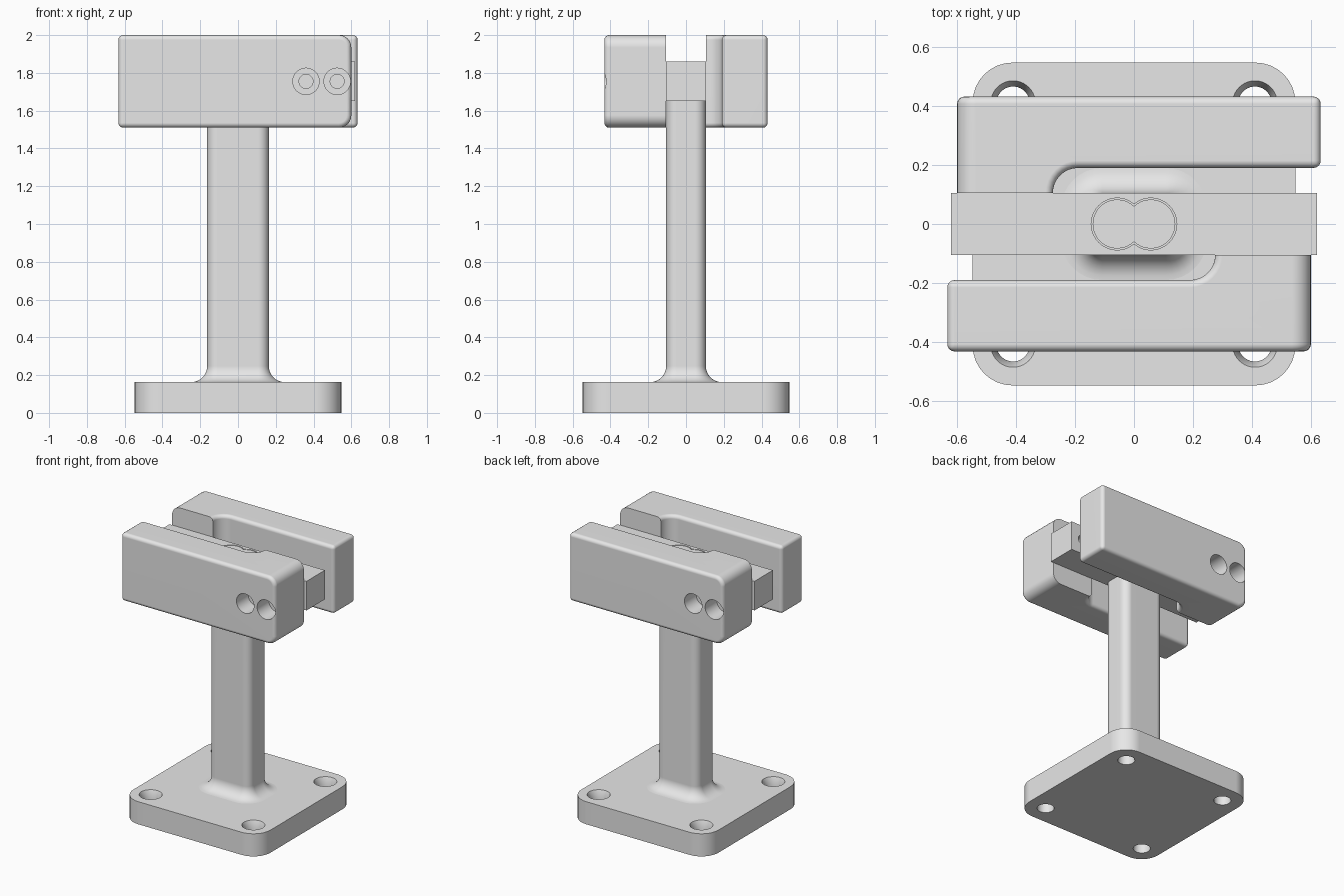
import bpy, bmesh
from math import pi, cos, sin
from mathutils import Matrix, Vector

cube = bpy.data.objects.get("Cube")
if cube:
    bpy.data.objects.remove(cube, do_unlink=True)

GREY = (0.8, 0.8, 0.8, 1)
mat = bpy.data.materials.new("plain grey")
mat.use_nodes = True
mat.diffuse_color = GREY
mat.node_tree.nodes["Principled BSDF"].inputs["Base Color"].default_value = GREY


def make(name, bm):
    bmesh.ops.recalc_face_normals(bm, faces=bm.faces[:])
    me = bpy.data.meshes.new(name)
    bm.to_mesh(me)
    bm.free()
    me.materials.append(mat)
    ob = bpy.data.objects.new(name, me)
    bpy.context.collection.objects.link(ob)
    return ob


def rod(name, start, end, r1, r2=None, segments=40):
    """Cylinder or cone from start to end."""
    a, b = Vector(start), Vector(end)
    turn = (b - a).to_track_quat('Z', 'Y').to_matrix().to_4x4()
    bm = bmesh.new()
    bmesh.ops.create_cone(bm, cap_ends=True, segments=segments, radius1=r1,
                          radius2=r1 if r2 is None else r2, depth=(b - a).length,
                          matrix=Matrix.Translation((a + b) / 2) @ turn)
    return make(name, bm)


def cut(ob, cutters):
    """Subtract the cutters, apply, and delete them."""
    for c in cutters:
        c.hide_render = True
        m = ob.modifiers.new("cut", 'BOOLEAN')
        m.object, m.operation, m.solver = c, 'DIFFERENCE', 'EXACT'
    deps = bpy.context.evaluated_depsgraph_get()
    me = bpy.data.meshes.new_from_object(ob.evaluated_get(deps))
    ob.modifiers.clear()
    ob.data = me
    for c in cutters:
        bpy.data.objects.remove(c, do_unlink=True)


def smooth(ob):
    bpy.ops.object.select_all(action='DESELECT')
    ob.select_set(True)
    bpy.context.view_layer.objects.active = ob
    bpy.ops.object.shade_smooth_by_angle()
    m = ob.modifiers.new("flat faces", 'WEIGHTED_NORMAL')
    m.keep_sharp = True


def rounded_rect(hx, hy, r, n=8):
    pts = []
    for q, (sx, sy) in enumerate([(1, 1), (-1, 1), (-1, -1), (1, -1)]):
        for i in range(n + 1):
            t = (q + i / n) * pi / 2
            pts.append((sx * (hx - r) + r * cos(t), sy * (hy - r) + r * sin(t)))
    return pts


def loft(name, hx, hy, r, levels):
    """Stack rounded rectangles; each level is (height, outward offset)."""
    bm = bmesh.new()
    rings = [[bm.verts.new((x, y, z)) for x, y in rounded_rect(hx + d, hy + d, r + d)]
             for z, d in levels]
    for lo, hi in zip(rings, rings[1:]):
        for i in range(len(lo)):
            j = (i + 1) % len(lo)
            bm.faces.new((lo[i], lo[j], hi[j], hi[i]))
    bm.faces.new(rings[0])
    bm.faces.new(rings[-1])
    return make(name, bm)


# Base plate with four countersunk holes
BASE_TOP, HOLE = 0.163, 0.41
base = loft("base_plate", 0.547, 0.547, 0.135, [(0, 0), (BASE_TOP, 0)])
cutters = []
for x in (-HOLE, HOLE):
    for y in (-HOLE, HOLE):
        cutters.append(rod("hole_cutter", (x, y, -0.1), (x, y, 0.3), 0.056))
        cutters.append(rod("sink_cutter", (x, y, BASE_TOP - 0.05), (x, y, BASE_TOP + 0.001),
                           0.056, 0.076))
cut(base, cutters)
smooth(base)

# Post with a flared foot
BAR_LOW, BAR_HIGH, HALF = 1.65, 1.86, 0.105
FLARE = 0.085
levels = [(BASE_TOP - 0.005, FLARE)]
for i in range(9):
    t = i / 8 * pi / 2
    levels.append((BASE_TOP + FLARE * (1 - cos(t)), FLARE * (1 - sin(t))))
levels.append((BAR_LOW + 0.005, 0))
smooth(loft("post", 0.163, HALF, 0.055, levels))

# Cross bar with screw holes and two overlapping peg sockets
SCREWS = (0.36, 0.525)
SCREW_Z = (BAR_LOW + BAR_HIGH) / 2
bm = bmesh.new()
bmesh.ops.create_cube(bm, size=1, matrix=Matrix.Translation((0, 0, SCREW_Z))
                      @ Matrix.Diagonal((1.24, 2 * HALF, BAR_HIGH - BAR_LOW, 1)))
bar = make("cross_bar", bm)
PEG = 0.057
cutters = [rod("bar_cutter", (s * x, -0.3, SCREW_Z), (s * x, 0.3, SCREW_Z), 0.037)
           for x in SCREWS for s in (-1, 1)]
cutters += [rod("socket_cutter", (x, 0, BAR_LOW + 0.1), (x, 0, 2), 0.088) for x in (-PEG, PEG)]
cut(bar, cutters)
smooth(bar)

# Pegs filling the sockets with a hairline gap
for side, x in (("left", PEG), ("right", -PEG)):
    smooth(rod(side + "_peg", (x, 0, BAR_LOW + 0.09), (x, 0, BAR_HIGH - 0.001), 0.083))

# Clamp jaw: L-shaped outline with a filleted inside corner
LOW, HIGH, OUT, INNER, R = 1.51, 2.0, -0.432, -0.19, 0.085
END = 0.6
outline = [(-0.633, OUT), (END, OUT), (END, -HALF)]
for i in range(9):
    t = i / 8 * pi / 2
    outline.append((0.19 + R * cos(t), -HALF - R * sin(t)))
outline.append((-0.633, INNER))
bm = bmesh.new()
face = bm.faces.new([bm.verts.new((x, y, LOW)) for x, y in outline])
grown = bmesh.ops.extrude_face_region(bm, geom=[face])["geom"]
bmesh.ops.translate(bm, vec=(0, 0, HIGH - LOW),
                    verts=[g for g in grown if isinstance(g, bmesh.types.BMVert)])
bmesh.ops.recalc_face_normals(bm, faces=bm.faces[:])


def on(edge, axis, value):
    return all(abs(v.co[axis] - value) < 1e-4 for v in edge.verts)


# Large rounding along the block end, then small rounding elsewhere
big = [e for e in bm.edges if on(e, 0, END) and (on(e, 2, LOW) or on(e, 2, HIGH))]
bmesh.ops.bevel(bm, geom=big, offset=0.065, segments=6, profile=0.5, affect='EDGES')
bm.normal_update()
small = [e for e in bm.edges if len(e.link_faces) == 2
         and e.calc_face_angle() > 0.6 and not on(e, 1, -HALF)]
bmesh.ops.bevel(bm, geom=small, offset=0.025, segments=4, profile=0.5, affect='EDGES',
                clamp_overlap=True)
jaw = make("front_jaw", bm)

# Counterbored screw holes, and blind holes for the opposite screws
cutters = []
for x in SCREWS:
    for name, px, y0, y1, r in (("bore", x, -0.6, -0.3, 0.07), ("screw", x, -0.5, 0.1, 0.037),
                                ("blind", -x, -0.33, 0.1, 0.037)):
        cutters.append(rod(name + "_cutter", (px, y0, SCREW_Z), (px, y1, SCREW_Z), r))
cut(jaw, cutters)
smooth(jaw)

# Opposite jaw, turned half way round
back = jaw.copy()
back.name = "back_jaw"
back.rotation_euler.z = pi
bpy.context.collection.objects.link(back)
